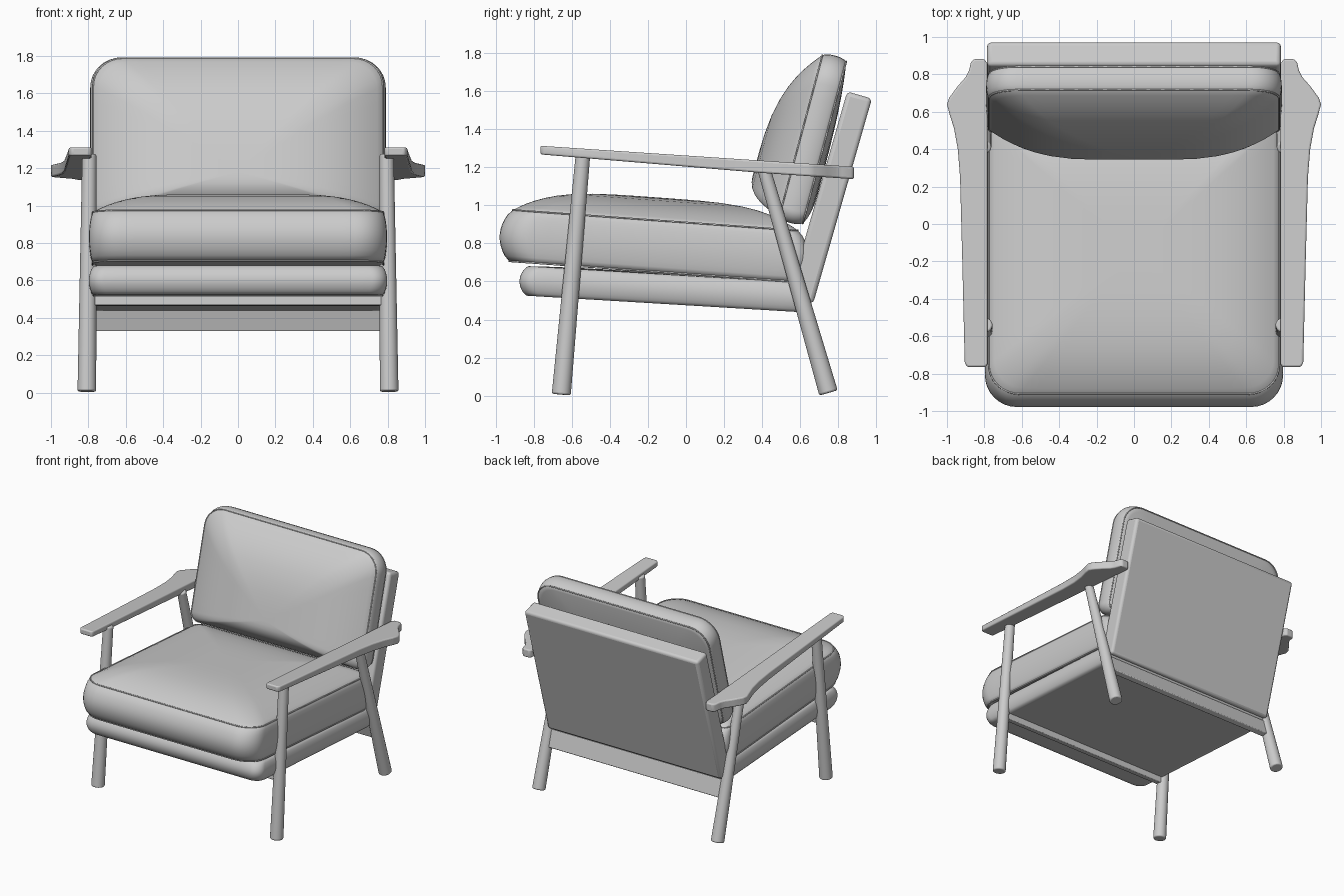
import bpy, bmesh
from math import sin, cos, pi, radians
from mathutils import Vector

if "Cube" in bpy.data.objects:
    bpy.data.objects.remove(bpy.data.objects["Cube"])


def finish(name, bm, loc=(0, 0, 0), rot=0, bevel=0, mirror=False, angle=40):
    bmesh.ops.recalc_face_normals(bm, faces=bm.faces)
    me = bpy.data.meshes.new(name)
    bm.to_mesh(me)
    bm.free()
    me.shade_smooth()
    me.set_sharp_from_angle(angle=radians(angle))
    ob = bpy.data.objects.new(name, me)
    ob.location = loc
    ob.rotation_euler = (rot, 0, 0)
    bpy.context.collection.objects.link(ob)
    if bevel:
        m = ob.modifiers.new("Bevel", 'BEVEL')
        m.width, m.segments, m.limit_method = bevel, 3, 'ANGLE'
        m.angle_limit = radians(35)
    if mirror:
        ob.modifiers.new("Mirror", 'MIRROR')
    return ob


def outline(hx, hy, r_lo, r_hi):
    """Rounded rectangle: r_lo at the -y corners, r_hi at the +y corners."""
    corners = [(1, 1, r_hi, 0), (-1, 1, r_hi, 90), (-1, -1, r_lo, 180), (1, -1, r_lo, 270)]
    pts = []
    for sx, sy, r, a0 in corners:
        for k in range(9):
            a = radians(a0 + 90 * k / 8)
            pts.append(Vector((sx * (hx - r) + r * cos(a), sy * (hy - r) + r * sin(a))))
    dense = []
    for i, p in enumerate(pts):
        q = pts[(i + 1) % len(pts)]
        n = max(1, round((q - p).length / 0.08))
        dense += [p.lerp(q, k / n) for k in range(n)]
    return dense


def cushion(name, hx, hy, radii, height, inset, crown, under, loc, rot,
            power=4, peak=0.0, seams=True):
    """Bulging border wall with a domed top and a slightly domed underside."""
    base = outline(hx, hy, *radii)

    def wall(t):
        k = 1 - sin(pi * t) ** 0.7 if 0 < t < 1 else 1
        return [Vector((p.x * (1 - inset[0] * k / hx), p.y * (1 - inset[1] * k / hy),
                        height * t)) for p in base]

    def dome(s, amount, z0):
        c = Vector((0, peak, 0))
        ring = []
        for p in wall(0):
            q = c + (Vector((p.x, p.y, 0)) - c) * s
            q.z = z0 + amount * (1 - s ** power)
            ring.append(q)
        return ring

    steps = [0.15, 0.3, 0.45, 0.6, 0.7, 0.78, 0.85, 0.91, 0.96]
    rings = [dome(s, -under, 0) for s in steps]
    rings += [wall(t / 10) for t in range(11)]
    rings += [dome(s, crown, height) for s in reversed(steps)]
    bm = bmesh.new()
    vs = [[bm.verts.new(p) for p in r] for r in rings]
    n = len(base)
    for a, b in zip(vs, vs[1:]):
        for i in range(n):
            bm.faces.new((a[i], a[(i + 1) % n], b[(i + 1) % n], b[i]))
    for ring, z in ((vs[0], -under), (vs[-1], height + crown)):
        mid = bm.verts.new((0, peak, z))
        for i in range(n):
            bm.faces.new((ring[i], ring[(i + 1) % n], mid))
    finish(name, bm, loc, rot, angle=75)
    # piping along both border seams
    for t, tag in ((0, "lower"), (1, "upper")) if seams else ():
        cu = bpy.data.curves.new(f"{name}_{tag}_piping", 'CURVE')
        cu.dimensions, cu.bevel_depth, cu.bevel_resolution = '3D', 0.005, 1
        sp = cu.splines.new('POLY')
        sp.points.add(n - 1)
        for q, p in zip(sp.points, wall(t)):
            q.co = (*p, 1)
        sp.use_cyclic_u = True
        ob = bpy.data.objects.new(cu.name, cu)
        ob.location, ob.rotation_euler = loc, (rot, 0, 0)
        bpy.context.collection.objects.link(ob)


def box(name, size, loc, rot, bevel):
    bm = bmesh.new()
    bmesh.ops.create_cube(bm, size=1)
    bmesh.ops.scale(bm, vec=size, verts=bm.verts)
    finish(name, bm, loc, rot, bevel)


def leg(name, foot, top, r_foot, r_top):
    foot, top = Vector(foot), Vector(top)
    axis = top - foot
    bm = bmesh.new()
    bmesh.ops.create_cone(bm, cap_ends=True, segments=32, radius1=r_foot,
                          radius2=r_top, depth=axis.length)
    q = Vector((0, 0, 1)).rotation_difference(axis)
    for v in bm.verts:
        v.co = q @ v.co + (foot + top) / 2
    finish(name, bm, bevel=0.01, mirror=True)


# upholstered parts
cushion("seat_base", 0.797, 0.76, (0.08, 0.04), 0.155, (0.025, 0.04), 0.008, 0.0,
        (0, -0.12, 0.482), -0.06, seams=False)
cushion("seat_cushion", 0.797, 0.81, (0.17, 0.06), 0.27, (0.02, 0.06), 0.12, 0.0,
        (0, -0.18, 0.652), -0.072)
tilt = radians(75)
mid = 0.455
cushion("back_cushion", 0.79, 0.455, (0.07, 0.16), 0.13, (0.015, 0.015), 0.19, 0.035,
        (0, 0.61 + mid * cos(tilt), 0.89 + mid * sin(tilt)), tilt, power=3.2, peak=-0.24)
box("back_panel", (1.57, 1.12, 0.135), (0, 0.757, 1.04), radians(74), 0.022)

# legs and cross rails
leg("front_leg", (0.808, -0.655, 0.006), (0.795, -0.54, 1.275), 0.05, 0.038)
leg("rear_leg", (0.808, 0.748, 0.015), (0.797, 0.408, 1.195), 0.05, 0.034)
box("rear_rail", (1.58, 0.045, 0.14), (0, 0.638, 0.40), radians(16), 0.006)
box("front_rail", (1.58, 0.05, 0.08), (0, -0.61, 0.505), radians(-5), 0.006)

# armrests: paddle outline on a sloping plane, thicker towards the back
arm = [(0.782, -0.75), (0.795, -0.765), (0.89, -0.765), (0.905, -0.745), (0.918, -0.2),
       (0.93, 0.25), (0.942, 0.40), (0.962, 0.51), (0.987, 0.59), (1.0, 0.64),
       (0.988, 0.675), (0.94, 0.74), (0.90, 0.785), (0.882, 0.82), (0.872, 0.865),
       (0.855, 0.882), (0.80, 0.882), (0.785, 0.86)]
bm = bmesh.new()
rows = []
for side in (0, 1):
    row = []
    for x, y in arm:
        t = (y + 0.765) / 1.647
        row.append(bm.verts.new((x, y, 1.312 - 0.11 * t - side * (0.045 + 0.02 * min(1, t * 1.4)))))
    rows.append(row)
    bm.faces.new(row)
for i in range(len(arm)):
    j = (i + 1) % len(arm)
    bm.faces.new((rows[0][i], rows[0][j], rows[1][j], rows[1][i]))
finish("armrest", bm, bevel=0.012, mirror=True)
